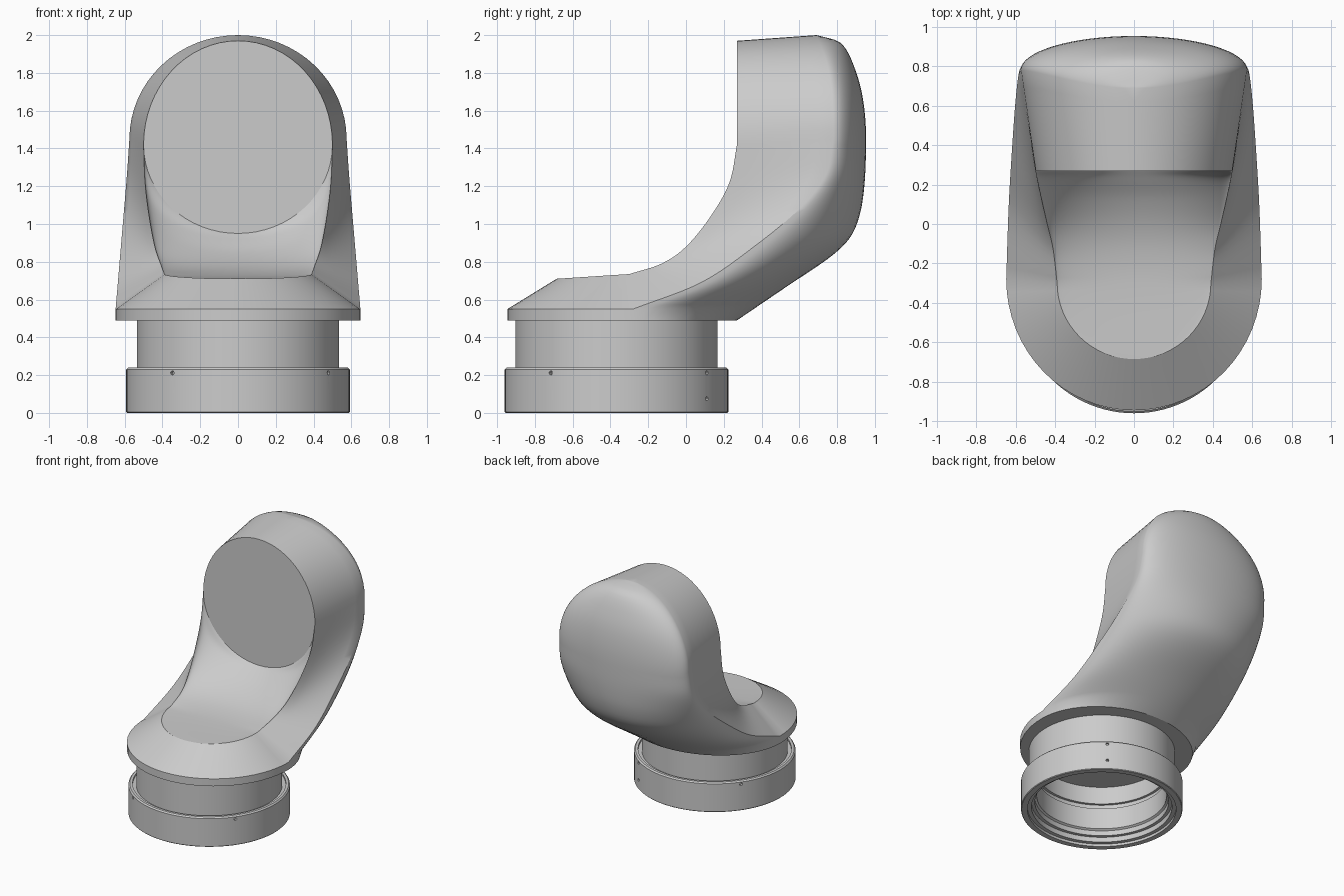
import bpy, bmesh
from math import sin, cos, pi, radians
from mathutils import Vector

cube = bpy.data.objects.get("Cube")
if cube:
    bpy.data.objects.remove(cube, do_unlink=True)

grey = bpy.data.materials.new("satin_grey")
grey.use_nodes = True
grey.diffuse_color = (0.6, 0.6, 0.6, 1)
grey.node_tree.nodes["Principled BSDF"].inputs["Base Color"].default_value = (0.6, 0.6, 0.6, 1)


def finish(bm, name):
    bmesh.ops.remove_doubles(bm, verts=bm.verts[:], dist=0.0005)
    bmesh.ops.recalc_face_normals(bm, faces=bm.faces[:])
    mesh = bpy.data.meshes.new(name)
    bm.to_mesh(mesh)
    bm.free()
    mesh.materials.append(grey)
    ob = bpy.data.objects.new(name, mesh)
    bpy.context.collection.objects.link(ob)
    return ob


def smooth(ob, angle=35):
    bpy.ops.object.select_all(action='DESELECT')
    ob.select_set(True)
    bpy.context.view_layer.objects.active = ob
    bpy.ops.object.shade_smooth_by_angle(angle=radians(angle))


def curve(keys, t):
    """Smooth interpolation through (t, value) keys."""
    t = min(max(t, keys[0][0]), keys[-1][0])
    n = len(keys) - 1
    i = next(k for k in range(n) if t <= keys[k + 1][0])

    def slope(k):
        a, b = keys[max(k - 1, 0)], keys[min(k + 1, n)]
        return (b[1] - a[1]) / (b[0] - a[0])
    (t0, v0), (t1, v1) = keys[i], keys[i + 1]
    d = t1 - t0
    u = (t - t0) / d
    return (v0 * (1 + 2 * u) * (1 - u) ** 2 + v1 * u * u * (3 - 2 * u)
            + d * slope(i) * u * (1 - u) ** 2 + d * slope(i + 1) * u * u * (u - 1))


def skin(bm, rows):
    """Quads between rows of points, on both sides of the centre plane."""
    for side in (1, -1):
        grid = [[bm.verts.new((p[0] * side, p[1], p[2])) for p in row] for row in rows]
        for a, b in zip(grid, grid[1:]):
            for j in range(len(a) - 1):
                bm.faces.new((a[j], a[j + 1], b[j + 1], b[j]))


# Centre profiles: back of the hood by height, scoop floor by depth
back_y = [(0.49, 0.27), (0.67, 0.535), (0.83, 0.77), (0.93, 0.87), (1.05, 0.92),
          (1.2, 0.944), (1.4, 0.953), (1.55, 0.95), (1.7, 0.93), (1.82, 0.895),
          (1.92, 0.85), (1.97, 0.8), (2.0, 0.69)]
floor_z = [(-0.685, 0.71), (-0.3, 0.722), (-0.13, 0.745), (0, 0.785),
           (0.13, 0.85), (0.23, 0.92), (0.27, 0.95)]
# Side edges: outer crease and scoop rim, paired
crease = [(0.648, -0.28, 0.55), (0.636, 0.08, 0.69), (0.62, 0.36, 0.88),
          (0.603, 0.6, 1.08), (0.588, 0.74, 1.26), (0.575, 0.78, 1.45)]
rim = [(0.39, -0.3, 0.735), (0.41, -0.13, 0.79), (0.44, 0, 0.88),
       (0.47, 0.13, 1.04), (0.492, 0.23, 1.22), (0.5, 0.27, 1.42)]


def along(points, t):
    return Vector([curve([(i, p[k]) for i, p in enumerate(points)], t) for k in range(3)])


N = 16
quarter = [pi / 2 * i / N for i in range(N + 1)]
flange = [Vector((0.648 * sin(a), -0.28 - 0.665 * cos(a), 0.55)) for a in quarter]
lip = [Vector((p.x, p.y, 0.49)) for p in flange]
scoop_front = [Vector((0.39 * sin(a), -0.3 - 0.385 * cos(a), 0.71 + 0.025 * (1 - cos(a)))) for a in quarter]
side_t = [i / 6 for i in range(1, 31)]
outer_side = [along(crease, t) for t in side_t]
rim_side = [along(rim, t) for t in side_t]
outer_top = [Vector((0.575 * cos(a), 0.78 - 0.09 * sin(a) ** 3, 1.45 + 0.55 * sin(a))) for a in quarter[1:]]
rim_top = [Vector((0.5 * cos(a), 0.27, 1.42 + 0.55 * sin(a))) for a in quarter[1:]]

bm = bmesh.new()
# Flange lip
skin(bm, [lip, flange])
# Flank from the outer crease to the scoop rim
outer = flange + outer_side + outer_top
inner = scoop_front + rim_side + rim_top
skin(bm, [[a.lerp(b, k / 6) for k in range(7)] for a, b in zip(outer, inner)])


# Rounded back
def back_row(p):
    depth = curve(back_y, p.z) - p.y
    return [(p.x * cos(a), p.y + depth * sin(a), p.z) for a in quarter]


skin(bm, [back_row(p) for p in [lip[-1], flange[-1]] + outer_side + outer_top])


# Concave scoop
def scoop_row(p):
    drop = p.z - curve(floor_z, p.y)
    return [(p.x * cos(a), p.y, p.z - drop * sin(a)) for a in quarter]


scoop_rows = [scoop_row(p) for p in scoop_front + rim_side]
skin(bm, scoop_rows)
# Flat face at the back of the scoop, and the underside
face_half = [Vector(p) for p in scoop_rows[-1]][::-1] + rim_top
under_half = lip + [Vector(p) for p in back_row(lip[-1])][1:]
for half in (face_half, under_half):
    loop = half + [Vector((-p.x, p.y, p.z)) for p in half[-2:0:-1]]
    bm.faces.new([bm.verts.new(p) for p in loop])
bmesh.ops.remove_doubles(bm, verts=bm.verts[:], dist=0.0005)
bmesh.ops.dissolve_degenerate(bm, edges=bm.edges[:], dist=0.0004)
smooth(finish(bm, "scooped_hood"), 30)


# Hollow collar turned from one profile
AXIS = Vector((0, -0.368, 0))
profile = [(0, 0.5), (0.535, 0.5), (0.535, 0.225), (0.562, 0.225), (0.562, 0.24),
           (0.582, 0.24), (0.592, 0.23), (0.592, 0.005), (0.587, 0), (0.545, 0),
           (0.545, 0.02), (0.515, 0.02), (0.515, 0.06), (0.49, 0.06), (0.49, 0.1),
           (0.475, 0.11), (0.475, 0.28), (0.495, 0.28), (0.495, 0.32), (0.475, 0.32),
           (0.475, 0.46), (0, 0.46)]
bm = bmesh.new()
pts = [bm.verts.new(AXIS + Vector((r, 0, z))) for r, z in profile]
edges = [bm.edges.new(pair) for pair in zip(pts, pts[1:])]
bmesh.ops.spin(bm, geom=pts + edges, cent=AXIS, axis=(0, 0, 1), angle=2 * pi, steps=96)
collar = finish(bm, "hollow_collar")

# Pin holes round the collar
bm = bmesh.new()
for degrees, z in ((54, 0.212), (144, 0.212), (234, 0.212), (324, 0.212), (54, 0.075)):
    out = Vector((cos(radians(degrees)), sin(radians(degrees)), 0))
    spot = AXIS + out * 0.592 + Vector((0, 0, z))
    matrix = out.to_track_quat('Z', 'Y').to_matrix().to_4x4()
    matrix.translation = spot
    bmesh.ops.create_cone(bm, cap_ends=True, segments=12, radius1=0.011, radius2=0.011,
                          depth=0.04, matrix=matrix)
pins = finish(bm, "pin_hole_cutter")
pins.hide_render = True
cut = collar.modifiers.new("pin_holes", 'BOOLEAN')
cut.operation = 'DIFFERENCE'
cut.object = pins
cut.solver = 'EXACT'
bpy.context.view_layer.objects.active = collar
bpy.ops.object.modifier_apply(modifier=cut.name)
bpy.data.objects.remove(pins, do_unlink=True)
smooth(collar, 30)
